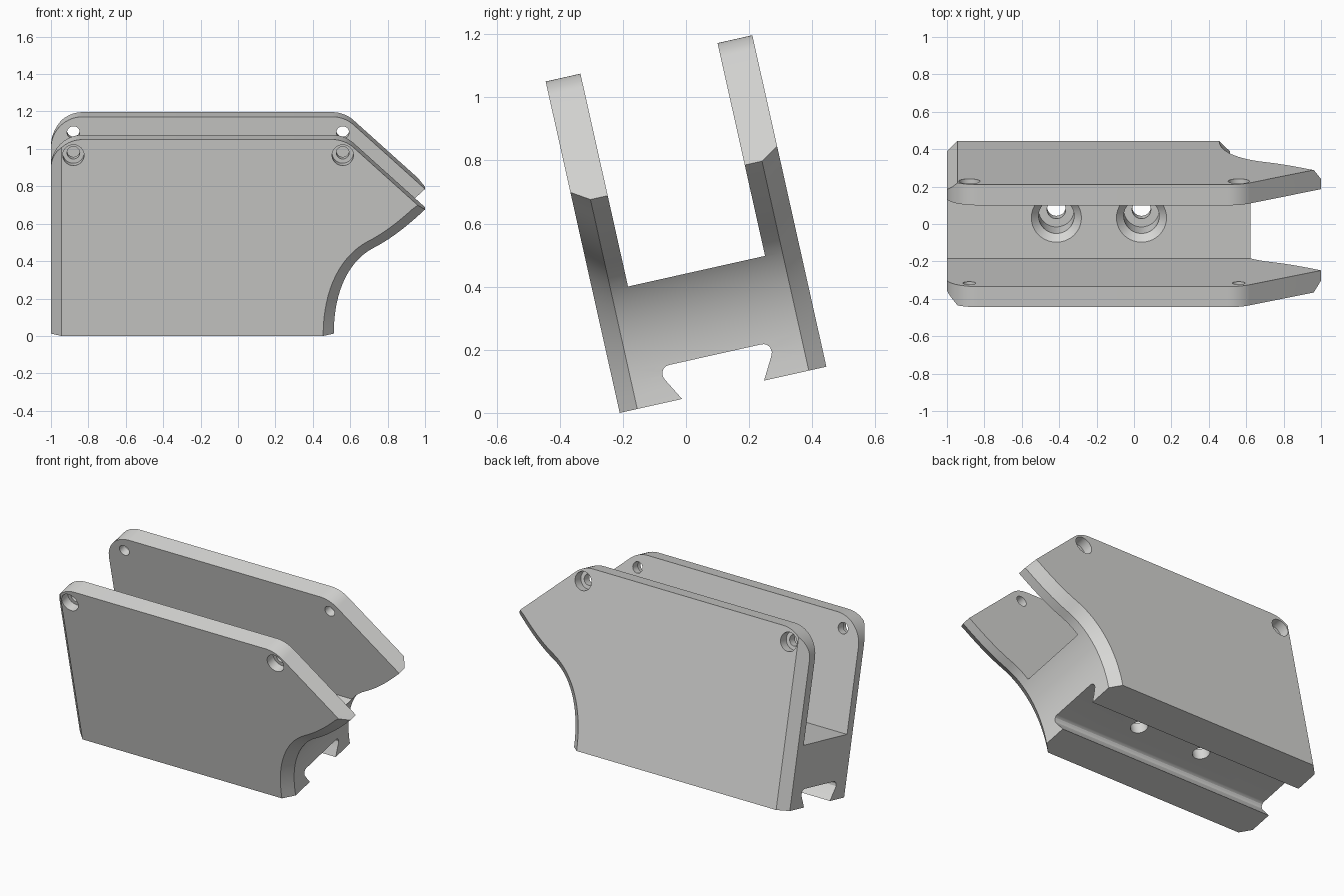
import bpy, bmesh, math
from mathutils import Vector

if "Cube" in bpy.data.objects:
    bpy.data.objects.remove(bpy.data.objects["Cube"])

# Local frame: x = length, y = across the channel, z = up; tilted at the end
W, H, T, FLOOR, C = 0.671, 1.076, 0.113, 0.385, 0.057
MID = W / 2

grey = bpy.data.materials.new("plain grey")
grey.diffuse_color = (0.68, 0.68, 0.665, 1)
grey.use_nodes = True
grey.node_tree.nodes["Principled BSDF"].inputs["Base Color"].default_value = grey.diffuse_color


def make(name, bm):
    bmesh.ops.recalc_face_normals(bm, faces=bm.faces)
    me = bpy.data.meshes.new(name)
    bm.to_mesh(me)
    bm.free()
    me.materials.append(grey)
    ob = bpy.data.objects.new(name, me)
    bpy.context.collection.objects.link(ob)
    return ob


def loft(name, rings):
    bm = bmesh.new()
    loops = [[bm.verts.new(p) for p in ring] for ring in rings]
    n = len(loops[0])
    for a, b in zip(loops, loops[1:]):
        for i in range(n):
            j = (i + 1) % n
            bm.faces.new((a[i], a[j], b[j], b[i]))
    bm.faces.new(loops[0])
    bm.faces.new(loops[-1])
    return make(name, bm)


def prism(name, pts, vec):
    pts = [Vector(p) for p in pts]
    return loft(name, [pts, [p + Vector(vec) for p in pts]])


def turned(name, x, y, z, axis, steps, n=40):
    """Stepped round cutter: steps are (position along axis, radius)."""
    rings = []
    for d, r in steps:
        circle = [(r * math.cos(2 * math.pi * k / n), r * math.sin(2 * math.pi * k / n)) for k in range(n)]
        rings.append([(x + a, d, z + b) if axis == 'y' else (x + a, y + b, d) for a, b in circle])
    return loft(name, rings)


def cut(target, cutter):
    mod = target.modifiers.new("cut", 'BOOLEAN')
    mod.operation, mod.solver, mod.object = 'DIFFERENCE', 'EXACT', cutter
    bpy.context.view_layer.objects.active = target
    bpy.ops.object.modifier_apply(modifier=mod.name)
    bpy.data.objects.remove(cutter)


def bezier(a, b, c, d, n):
    a, b, c, d = map(Vector, (a, b, c, d))
    out = []
    for i in range(n + 1):
        t = i / n
        s = 1 - t
        p = a * s**3 + b * 3 * s * s * t + c * 3 * s * t * t + d * t**3
        tan = (b - a) * s * s + (c - b) * 2 * s * t + (d - c) * t * t
        out.append((p, tan.normalized()))
    return out


def fillet(corner, start, end, r, n=12):
    """Round a corner with an arc of radius r."""
    p = Vector(corner)
    d1, d2 = (Vector(start) - p).normalized(), (Vector(end) - p).normalized()
    half = d1.angle(d2) / 2
    centre = p + (d1 + d2).normalized() * (r / math.sin(half))
    a = (p + d1 * (r / math.tan(half)) - centre).normalized()
    b = (p + d2 * (r / math.tan(half)) - centre).normalized()
    return [centre + a.lerp(b, i / n).normalized() * r for i in range(n + 1)]


# Side profile: S-curved nose edge, sloped top, rounded corners
curve = bezier((0.512, 0), (0.512, 0.25), (0.605, 0.405), (0.72, 0.467), 16)
curve += bezier((0.72, 0.467), (0.82, 0.52), (0.90, 0.585), (1, 0.68), 10)[1:]
nose = [p for p, t in curve]
nose_in = [p + Vector((-t.y, t.x)) * C for p, t in curve]
nose_in[0] = Vector((0.512 - C, 0))
nose_in[-1] = Vector((0.961, 0.716))
knee = (0.57, H)
rest = fillet(knee, (1, 0.68), (-1, H), 0.17) + fillet((-1, H), knee, (-1, 0), 0.17)
rest.append(Vector((-1, 0)))
ring = lambda edge, y: [(p.x, y, p.y) for p in edge + rest]
bracket = loft("channel_bracket", [ring(nose_in, 0), ring(nose, C),
                                   ring(nose, W - C), ring(nose_in, W)])

# Open channel between the two side walls
cut(bracket, prism("channel_cutter", [(-2, T, FLOOR), (-2, W - T, FLOOR),
                                      (-2, W - T, 2), (-2, T, 2)], (4, 0, 0)))

# Dovetail groove underneath
half = [(0.133, -0.1), (0.133, 0), (0.172, 0.070), (0.177, 0.083),
        (0.175, 0.098), (0.168, 0.108), (0.158, 0.113), (0.148, 0.114)]
outline = half + [(-u, v) for u, v in reversed(half)]
cut(bracket, prism("groove_cutter", [(-2, MID + u, v) for u, v in outline], (4, 0, 0)))

# Chamfers on the two rear upright edges
for f in (lambda y: y, lambda y: W - y):
    tri = [(-1.1, f(C + 0.1), -0.1), (-1.1, f(-0.1), -0.1), (C - 0.9, f(-0.1), -0.1)]
    cut(bracket, prism("chamfer_cutter", tri, (0, 0, 1.4)))

# Counterbored pin holes through both walls
for x in (-0.88, 0.56):
    cut(bracket, turned("pin_hole_cutter", x, 0, 0.99, 'y',
                        [(-0.1, 0.057), (0.06, 0.057), (0.06, 0.034),
                         (W - 0.06, 0.034), (W - 0.06, 0.057), (W + 0.1, 0.057)]))

# Countersunk screw holes through the floor
for x in (-0.415, 0.04):
    cut(bracket, turned("screw_hole_cutter", x, MID, 0, 'z',
                        [(0.05, 0.05), (0.185, 0.05), (0.185, 0.095),
                         (0.345, 0.095), (FLOOR, 0.134), (0.45, 0.1995)]))

# Smooth shading with sharp edges, then tilt the whole part
bpy.ops.object.select_all(action='DESELECT')
bracket.select_set(True)
bpy.context.view_layer.objects.active = bracket
bpy.ops.object.shade_smooth_by_angle(angle=math.radians(25))
bracket.rotation_euler = (math.radians(12.6), 0, 0)
bracket.location = (0, -0.21, 0)
